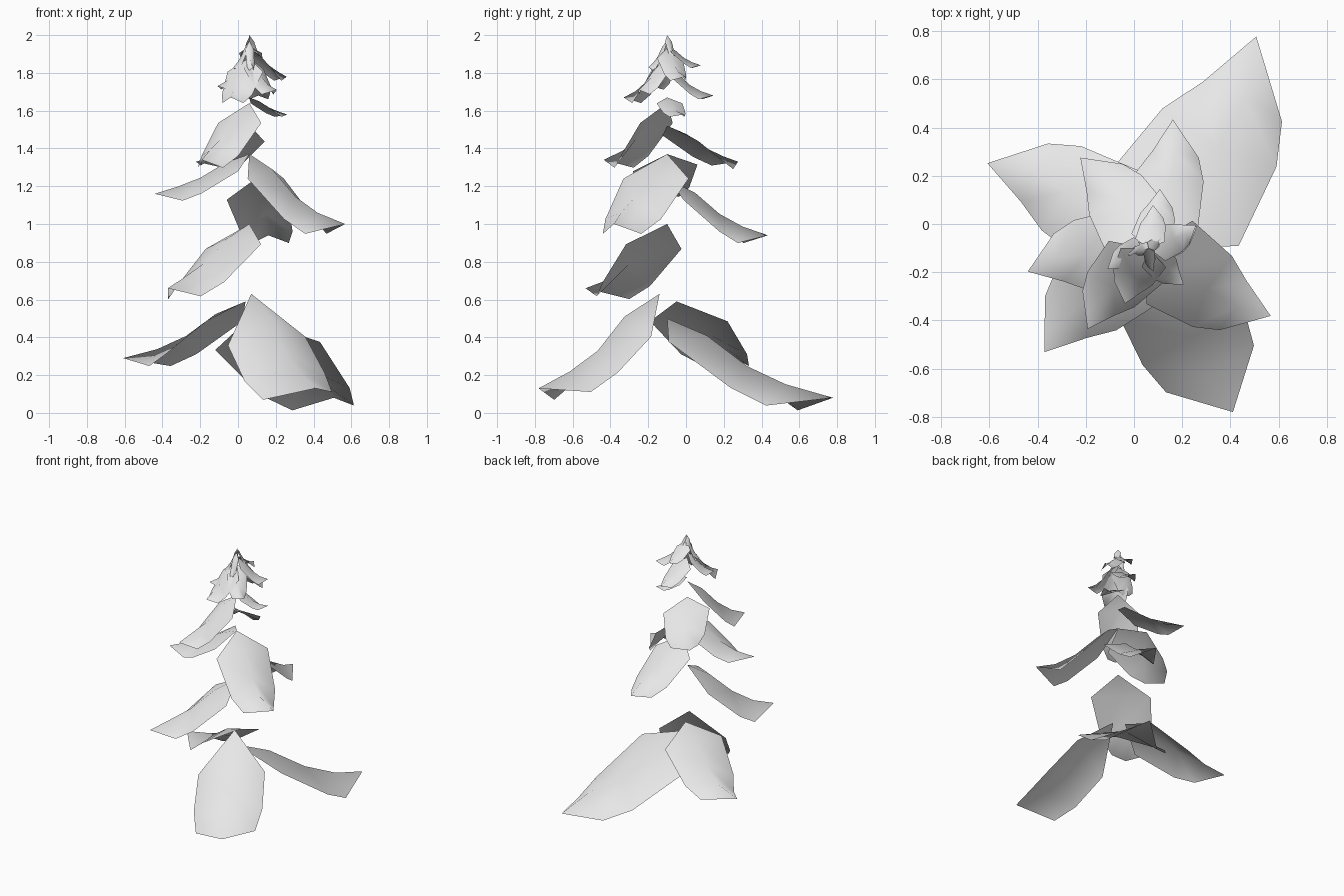
import bpy
import bmesh
from math import radians
from mathutils import Matrix, Vector

old = bpy.data.objects.get("Cube")
if old:
    bpy.data.objects.remove(old, do_unlink=True)

grey = bpy.data.materials.new("pale grey")
grey.use_nodes = True
colour = (0.8, 0.8, 0.8, 1)
grey.diffuse_color = colour
grey.node_tree.nodes["Principled BSDF"].inputs["Base Color"].default_value = colour

# Cross rows of a unit leaf: edge reach, half width, edge drop, rib reach, rib drop
SLIM = [(0.18, 0.34, 0.35, 0.25, 0.22), (0.55, 0.29, 0.93, 0.51, 0.61),
        (0.73, 0.2, 1.14, 0.75, 0.84)]
BROAD = [(0.24, 0.32, 0.5, 0.29, 0.24), (0.52, 0.33, 0.88, 0.51, 0.6),
         (0.72, 0.285, 1.08, 0.74, 0.82)]


def make_leaf(name, z, angle, length, drop, width=1.0, roll=0.0,
              x=0.06, y=-0.1, rows=SLIM, skew=-0.09):
    """Drooping folded leaf: a pointed base, three rows and a pointed tip."""
    bm = bmesh.new()
    turn = Matrix.Translation((x, y, z)) @ Matrix.Rotation(radians(angle), 4, "Z")

    def vert(u, v, d):
        height = roll * v * length - d * drop
        return bm.verts.new(turn @ Vector((u * length, v * length, height)))

    root = vert(0, 0, 0)
    strips = []
    for reach, half, edge, rib_reach, rib in rows:
        mid = skew * reach
        strips.append([vert(reach, mid - half * width, edge),
                       vert(rib_reach, mid, rib),
                       vert(reach, mid + half * width, edge)])
    tip = vert(1, 0, 1)
    for i in range(2):
        bm.faces.new((root, strips[0][i], strips[0][i + 1]))
        for low, high in zip(strips, strips[1:]):
            bm.faces.new((low[i], high[i], high[i + 1], low[i + 1]))
        bm.faces.new((strips[-1][i], tip, strips[-1][i + 1]))
    for face in bm.faces:
        face.smooth = True
    mesh = bpy.data.meshes.new(name)
    bm.to_mesh(mesh)
    bm.free()
    mesh.materials.append(grey)
    obj = bpy.data.objects.new(name, mesh)
    bpy.context.collection.objects.link(obj)


# Large leaves at the foot
make_leaf("bottom_leaf_back", 0.5, 63, 0.985, 0.42, 0.93, -0.07, skew=-0.1)
make_leaf("bottom_leaf_front", 0.63, -62, 0.725, 0.5, 1, 0.1, x=0.07, y=-0.14,
          rows=BROAD, skew=0)
make_leaf("bottom_leaf_right", 0.59, 155, 0.715, 0.3, 0.93, x=0.04, y=-0.05)

# Leaves up the stem line: base height, angle, length, drop, width, roll
TIERS = {
    "middle_leaf": [(1.0, -135, 0.61, 0.34, 1, 0.06), (1.37, -29, 0.58, 0.37),
                    (1.37, 191, 0.51, 0.21, 1, -0.1)],
    "upper_leaf": [(1.52, 127, 0.47, 0.19, 1, 0.1), (1.64, -127, 0.42, 0.3),
                   (1.67, 24, 0.22, 0.09)],
    "crown_leaf": [(1.88, -113, 0.25, 0.21, 1.2), (1.82, 79, 0.25, 0.14),
                   (1.86, 207, 0.19, 0.13), (1.88, -46, 0.21, 0.17),
                   (1.93, 26, 0.22, 0.15), (1.94, 84, 0.18, 0.1)],
    "bud_leaf": [(1.97, -78, 0.1, 0.14, 0.7), (1.97, -160, 0.09, 0.14, 0.8),
                 (2.0, 40, 0.07, 0.1), (1.99, 150, 0.05, 0.09)],
}
for name, leaves in TIERS.items():
    for i, leaf in enumerate(leaves, 1):
        make_leaf(f"{name}_{i}", *leaf)
make_leaf("middle_leaf_back", 1.23, 81, 0.52, 0.29, 0.93, x=0.08, y=-0.08)
